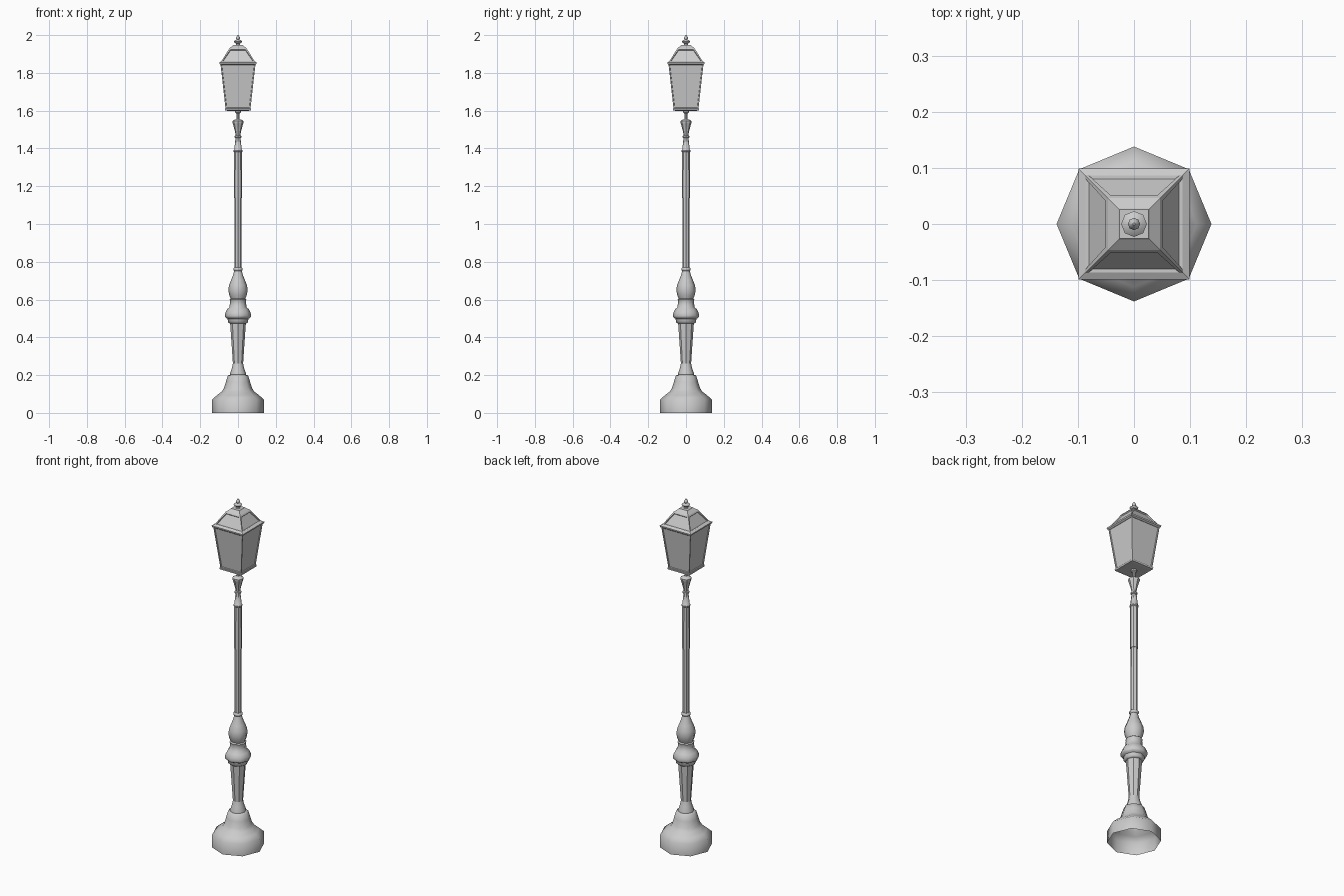
import bpy, bmesh, math

if "Cube" in bpy.data.objects:
    bpy.data.objects.remove(bpy.data.objects["Cube"])


def loft(name, profile, sides=8, turn=0.0, flute=0.0, panels=None, inset=0.01, depth=-0.005,
         cap_low=True, cap_top=True, smooth=40):
    """Stack rings of (radius, z); optional flutes and recessed panels on one band."""
    bm = bmesh.new()
    rings = []
    for r, z in profile:
        ring = []
        for i in range(sides):
            a = turn + 2 * math.pi * i / sides
            k = r * (1 - flute * (i % 2))
            ring.append(bm.verts.new((k * math.cos(a), k * math.sin(a), z)))
        rings.append(ring)
    bands = []
    for lo, hi in zip(rings, rings[1:]):
        bands.append([bm.faces.new((lo[i], lo[(i + 1) % sides], hi[(i + 1) % sides], hi[i]))
                      for i in range(sides)])
    if cap_low:
        bm.faces.new(rings[0][::-1])
    if cap_top:
        bm.faces.new(rings[-1])
    bm.normal_update()
    if panels is not None:
        # Frame border, then a short step inwards to the pane
        bmesh.ops.inset_individual(bm, faces=bands[panels], thickness=inset, depth=0)
        bmesh.ops.inset_individual(bm, faces=bands[panels], thickness=0.002, depth=depth)
    mesh = bpy.data.meshes.new(name)
    bm.to_mesh(mesh)
    bm.free()
    ob = bpy.data.objects.new(name, mesh)
    bpy.context.collection.objects.link(ob)
    if smooth:
        bpy.ops.object.select_all(action='DESELECT')
        ob.select_set(True)
        bpy.context.view_layer.objects.active = ob
        bpy.ops.object.shade_smooth_by_angle(angle=math.radians(smooth))
    return ob


def square(name, profile, **kw):
    """Square loft given as (half width, z)."""
    return loft(name, [(h * math.sqrt(2), z) for h, z in profile],
                sides=4, turn=math.pi / 4, smooth=0, **kw)


# Hollow octagonal foot
loft("base", [(.138, 0), (.138, .07), (.112, .093), (.086, .113), (.074, .132), (.064, .165),
              (.054, .197), (.043, .202)], cap_low=False, smooth=50)

# Fluted lower column
loft("lower_column", [(.043, .198), (.041, .213), (.033, .235), (.027, .262)], smooth=50)
loft("fluted_column", [(.027, .26), (.031, .32), (.042, .48)], sides=16, flute=.08)

# Collar and bulb
loft("collar", [(.045, .474), (.053, .48), (.055, .498), (.067, .505), (.07, .513), (.067, .53),
                (.058, .548), (.045, .56), (.042, .592), (.045, .6), (.036, .606)], smooth=50)
loft("bulb", [(.036, .6), (.046, .622), (.051, .648), (.048, .675), (.037, .703), (.026, .73),
              (.02, .752), (.025, .756), (.025, .765), (.019, .77)], smooth=50)

# Shaft
loft("lower_shaft", [(.019, .765), (.018, 1.14)], sides=16, flute=.1)
loft("upper_shaft", [(.0215, 1.138), (.02, 1.38), (.024, 1.384), (.024, 1.39), (.02, 1.394),
                     (.013, 1.455), (.018, 1.458), (.018, 1.466), (.012, 1.47)])

# Flared socket and rod under the lantern
loft("socket", [(.012, 1.468), (.016, 1.49), (.027, 1.53), (.03, 1.536), (.03, 1.545),
                (.018, 1.552), (.008, 1.556), (.008, 1.585), (.016, 1.59), (.016, 1.605)])

# Lantern body with four recessed panes and a sill
square("lantern_body", [(.066, 1.608), (.093, 1.85)], panels=0, inset=.008, depth=-.004)
square("lantern_sill", [(.055, 1.599), (.069, 1.601), (.07, 1.61), (.064, 1.612)])

# Eave and panelled roof
square("eave", [(.09, 1.842), (.098, 1.848), (.099, 1.856), (.086, 1.863)])
square("roof", [(.09, 1.858), (.046, 1.93), (.028, 1.944), (.026, 1.947)],
       panels=0, inset=.01, depth=-.006)

# Finial
loft("finial", [(.013, 1.944), (.009, 1.954), (.02, 1.962), (.023, 1.967), (.017, 1.972),
                (.007, 1.976), (.011, 1.982), (.011, 1.987), (.006, 1.994), (.002, 2.0)])
